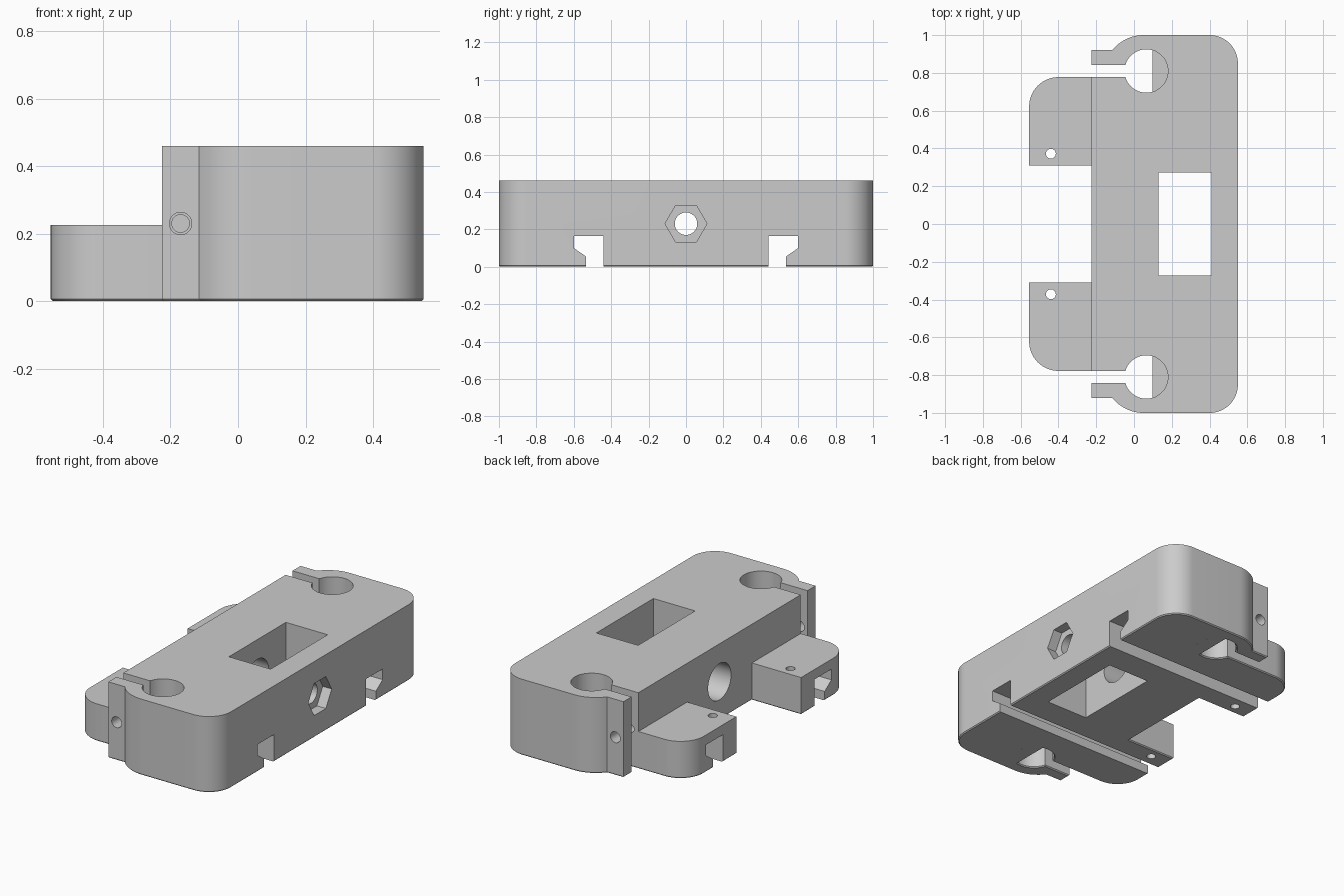
import bpy
import bmesh
from math import cos, sin, pi, radians, asin

cube = bpy.data.objects.get("Cube")
if cube:
    bpy.data.objects.remove(cube, do_unlink=True)

grey = bpy.data.materials.new("plain grey")
grey.use_nodes = True
grey.diffuse_color = (0.6, 0.6, 0.6, 1)
grey.node_tree.nodes["Principled BSDF"].inputs["Base Color"].default_value = (0.6, 0.6, 0.6, 1)

HEIGHT, STEP_HEIGHT, CHAMFER = 0.46, 0.225, 0.006
MID_Z = 0.23


def arc(cx, cy, r, a0, a1, n=24):
    """Points on an arc, angles in radians."""
    return [(cx + r * cos(a0 + (a1 - a0) * i / n),
             cy + r * sin(a0 + (a1 - a0) * i / n)) for i in range(n + 1)]


def circle(cx, cy, r, n=48):
    return arc(cx, cy, r, 0, 2 * pi, n)[:-1]


def flip(points):
    """Mirror a profile front to back."""
    return [(x, -y) for x, y in reversed(points)]


def prism(name, points, lo, hi, axis="z", chamfer=0):
    """Extrude a profile along an axis, optionally chamfering its bottom rim."""
    place = {"z": lambda u, v, w: (u, v, w),
             "x": lambda u, v, w: (w, u, v),
             "y": lambda u, v, w: (u, w, v)}[axis]
    bm = bmesh.new()
    base = bm.faces.new([bm.verts.new(place(u, v, lo)) for u, v in points])
    top = [bm.verts.new(place(u, v, hi)) for u, v in points]
    bottom = list(base.verts)
    n = len(points)
    for i in range(n):
        j = (i + 1) % n
        bm.faces.new((bottom[i], bottom[j], top[j], top[i]))
    bm.faces.new(top)
    bmesh.ops.recalc_face_normals(bm, faces=bm.faces)
    if chamfer:
        bmesh.ops.bevel(bm, geom=list(base.edges), offset=chamfer,
                        segments=1, affect="EDGES")
    mesh = bpy.data.meshes.new(name)
    bm.to_mesh(mesh)
    bm.free()
    mesh.materials.append(grey)
    obj = bpy.data.objects.new(name, mesh)
    bpy.context.collection.objects.link(obj)
    return obj


def rect(x0, x1, y0, y1):
    return [(x0, y0), (x1, y0), (x1, y1), (x0, y1)]


# Main body half outline: rounded end, clamp ear, slot and rod bore
HX, HY, HR = 0.065, 0.81, 0.115
lip = asin(0.0325 / HR)
half = arc(0.4, 0.85, 0.15, 0, pi / 2, 16)
half += arc(0.05, 0.79, 0.21, pi / 2, pi - asin(0.13 / 0.21), 12)
half += [(-0.225, 0.92), (-0.225, HY + 0.0325)]
half += arc(HX, HY, HR, pi - lip, -pi + lip, 44)
half += [(-0.225, HY - 0.0325)]
body = prism("carriage_body", half + flip(half), 0, HEIGHT, chamfer=CHAMFER)

adds, cuts = [], []
for side, prof in (("back", lambda p: p), ("front", flip)):
    s = 1 if side == "back" else -1
    # Low step block with one rounded corner
    step = [(-0.1, 0.31), (-0.1, HY - 0.0325)]
    step += arc(-0.4, HY - 0.0325 - 0.155, 0.155, pi / 2, pi, 16) + [(-0.555, 0.31)]
    adds.append(prism(side + "_step", prof(step), 0, STEP_HEIGHT, chamfer=CHAMFER))
    # Stop floor under part of the rod bore
    a = 1.3
    adds.append(prism(side + "_rod_stop", prof(arc(HX, HY, HR + 0.006, -a, a)), 0, 0.05))
    # Belt groove with a slanted lip
    groove = [(0.44, -0.1), (0.535, -0.1), (0.535, 0.055), (0.6, 0.1),
              (0.6, 0.165), (0.44, 0.165)]
    groove = [(s * y, z) for y, z in groove]
    cuts.append(prism(side + "_groove_cutter", groove, -1, 1, "x"))
    # Pin hole through the step, clamp hole in the ear, screw hole in the body
    cuts.append(prism(side + "_pin_cutter", prof(circle(-0.44, 0.372, 0.026, 32)), -0.1, 0.4))
    cuts.append(prism(side + "_ear_cutter", circle(-0.17, MID_Z, 0.033, 32),
                      s * 0.82, s * 1.1, "y"))
    cuts.append(prism(side + "_screw_cutter", circle(-0.17, MID_Z, 0.026, 32),
                      s * 0.62, s * 0.83, "y"))

# Central window, cross bore, bolt hole and hexagonal nut recess
cuts.append(prism("window_cutter", rect(0.13, 0.41, -0.273, 0.273), -0.1, 0.6))
cuts.append(prism("bore_cutter", circle(0, MID_Z, 0.11), -0.4, 0.2, "x"))
cuts.append(prism("bolt_cutter", circle(0, MID_Z, 0.06), 0.3, 0.7, "x"))
cuts.append(prism("nut_cutter", circle(0, MID_Z, 0.112, 6), 0.49, 0.71, "x"))

for tools, op in ((adds, "UNION"), (cuts, "DIFFERENCE")):
    for tool in tools:
        tool.hide_render = True
        mod = body.modifiers.new(tool.name, "BOOLEAN")
        mod.operation, mod.solver, mod.object = op, "EXACT", tool

# Bake the result and drop the helpers
graph = bpy.context.evaluated_depsgraph_get()
mesh = bpy.data.meshes.new_from_object(body.evaluated_get(graph))
body.modifiers.clear()
body.data = mesh
for tool in adds + cuts:
    bpy.data.objects.remove(tool, do_unlink=True)
mesh.shade_smooth()
mesh.set_sharp_from_angle(angle=radians(25))
